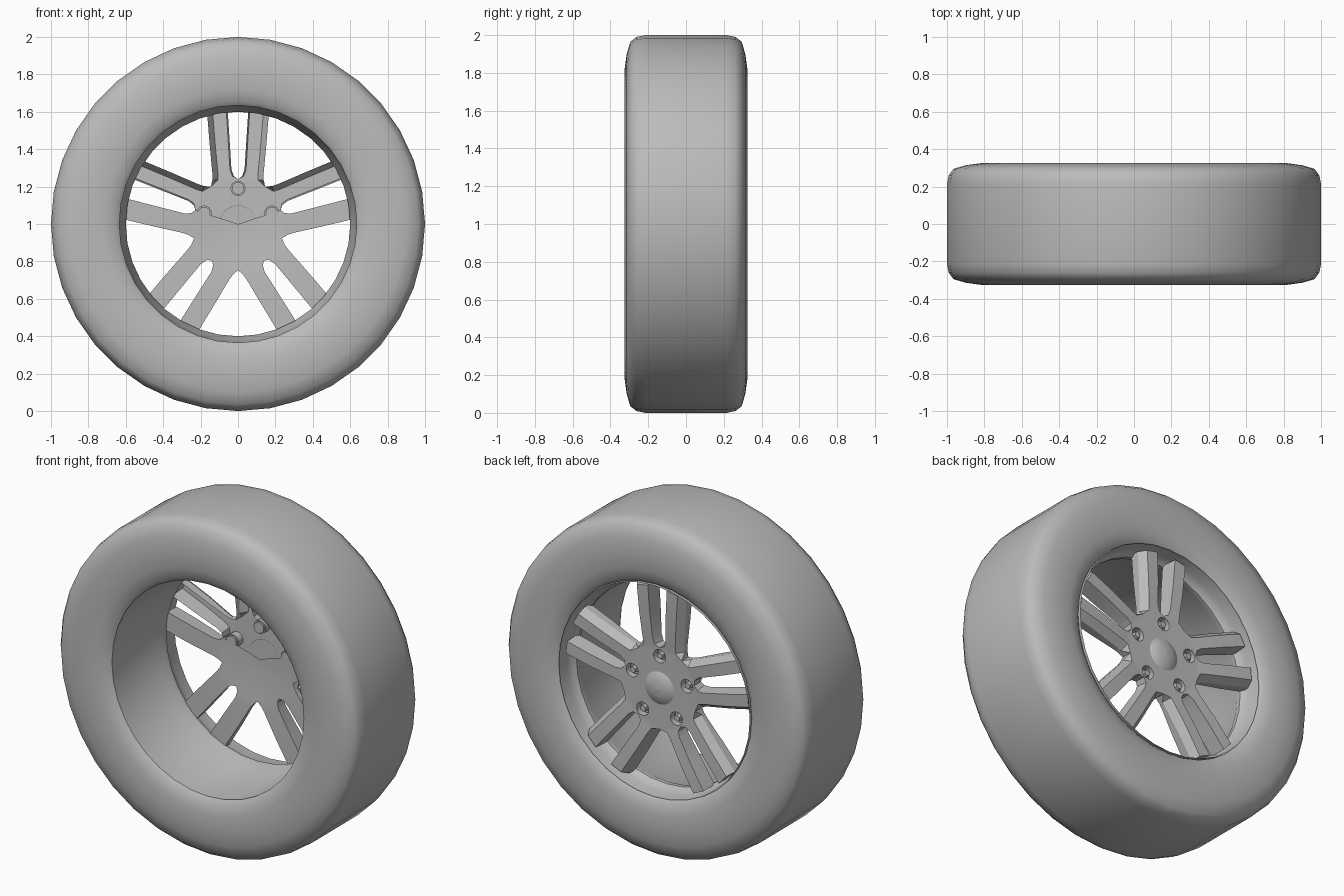
import bpy, bmesh
from math import sin, cos, radians, atan2, degrees
from mathutils import Matrix, Vector

cube = bpy.data.objects.get("Cube")
if cube:
    bpy.data.objects.remove(cube, do_unlink=True)

grey = bpy.data.materials.new("plain_grey")
grey.use_nodes = True
colour = (0.5, 0.5, 0.5, 1)
grey.diffuse_color = colour
grey.node_tree.nodes["Principled BSDF"].inputs["Base Color"].default_value = colour

BOLT_R = 0.19
PAIRS = [radians(90 + 72 * i) for i in range(5)]


def make(name, bm, angle=35, recalc=True):
    if recalc:
        bmesh.ops.recalc_face_normals(bm, faces=bm.faces)
    mesh = bpy.data.meshes.new(name)
    bm.to_mesh(mesh)
    bm.free()
    mesh.materials.append(grey)
    obj = bpy.data.objects.new(name, mesh)
    bpy.context.collection.objects.link(obj)
    bpy.ops.object.select_all(action='DESELECT')
    obj.select_set(True)
    bpy.context.view_layer.objects.active = obj
    if angle:
        bpy.ops.object.shade_smooth_by_angle(angle=radians(angle))
    return obj


def place(u, v, y, a):
    """Wheel coordinates: u along direction a, v across it, y along the axle."""
    return Vector((u * cos(a) - v * sin(a), y, 1 + u * sin(a) + v * cos(a)))


def lathe(name, profile, steps=36, angle=35):
    """Revolve (radius, y) points about the axle, normals following the profile."""
    bm = bmesh.new()
    rings = [[bm.verts.new(place(r, 0, y, radians(360 * i / steps)))
              for i in range(steps)] for r, y in profile]
    for p, q in zip(rings, rings[1:]):
        for i in range(steps):
            j = (i + 1) % steps
            bm.faces.new((p[i], q[i], q[j], p[j]))
    return make(name, bm, angle, recalc=False)


def cylinder(bm, radius, y0, y1, a, sides, top=1.0):
    m = Matrix.Translation(place(BOLT_R, 0, (y0 + y1) / 2, a)) @ Matrix.Rotation(radians(-90), 4, 'X')
    bmesh.ops.create_cone(bm, cap_ends=True, segments=sides, radius1=radius,
                          radius2=radius * top, depth=y1 - y0, matrix=m)


# Tyre: rounded shoulders, slightly hollow sidewalls, same on both sides
half = [(0.635, 0.285), (0.66, 0.305), (0.72, 0.319), (0.82, 0.325), (0.9, 0.314),
        (0.965, 0.295), (0.99, 0.262), (1.0, 0.215)]
lathe("tyre", half[::-1][::-1] and [(r, -y) for r, y in half] + half[::-1], angle=50)

# Rim: long tapering barrel, stepped seat and outer lip
lathe("rim", [(0.632, 0.3), (0.626, 0.23), (0.618, 0.2), (0.6, 0.18), (0.6, 0.155),
              (0.622, 0.11), (0.637, -0.285)])

# Spoked centre: (inner edge u, v), (outer edge u, v), back y, front y
rows = [((0, 0), (0, 0), 0.2, 0.25),
        ((0.1, 0), (0.081, 0.0588), 0.2, 0.25),
        ((0.24, 0), (0.2, 0.1453), 0.185, 0.25),
        ((0.255, 0.022), (0.235, 0.137), 0.182, 0.252),
        ((0.29, 0.035), (0.27, 0.137), 0.18, 0.255),
        ((0.45, 0.045), (0.43, 0.152), 0.175, 0.268),
        ((0.607, 0.055), (0.592, 0.165), 0.175, 0.272)]


def section(i):
    """Back inner, back outer, shoulder, front outer, front inner."""
    (ui, vi), (uo, vo), back, front = rows[i]
    free = i > 2
    inset, drop = (0.03, 0.045) if free else (0, 0)
    return [(ui, vi, back), (uo, vo, back), (uo, vo, front - drop),
            (uo, vo - inset, front), (ui, vi + (0.008 if free else 0), front)]


bm = bmesh.new()
for a in PAIRS:
    for side in (1, -1):
        loops = [[bm.verts.new(place(u, side * v, y, a)) for u, v, y in section(i)]
                 for i in range(len(rows))]
        for i, (p, q) in enumerate(zip(loops, loops[1:])):
            strips = range(5) if i > 1 else (0, 3)
            for k in strips:
                n = (k + 1) % 5
                bm.faces.new((p[k], p[n], q[n], q[k]))
        bm.faces.new(loops[-1])
bmesh.ops.remove_doubles(bm, verts=bm.verts, dist=0.0005)
bmesh.ops.dissolve_degenerate(bm, edges=bm.edges, dist=0.0001)
spokes = make("spokes_and_hub", bm, angle=0)

# Bolt pockets cut into the outer face of the hub
bm = bmesh.new()
for a in PAIRS:
    cylinder(bm, 0.04, 0.205, 0.3, a, 16)
cutter = make("bolt_pocket_cutter", bm, angle=0)
cutter.hide_render = True
cutter.hide_viewport = True
cut = spokes.modifiers.new("bolt_pockets", 'BOOLEAN')
cut.operation = 'DIFFERENCE'
cut.solver = 'EXACT'
cut.object = cutter
bpy.context.view_layer.objects.active = spokes
bpy.ops.object.modifier_apply(modifier=cut.name)
bpy.data.objects.remove(cutter, do_unlink=True)

# The back is left open across the upper two fifths of the wheel
bm = bmesh.new()
bm.from_mesh(spokes.data)
bm.normal_update()
open_back = []
for f in bm.faces:
    c = f.calc_center_median()
    if f.normal.y < -0.7 and 18 < degrees(atan2(c.z - 1, c.x)) < 162:
        open_back.append(f)
bmesh.ops.delete(bm, geom=open_back, context='FACES')
bm.to_mesh(spokes.data)
bm.free()
bpy.ops.object.select_all(action='DESELECT')
spokes.select_set(True)
bpy.context.view_layer.objects.active = spokes
bpy.ops.object.shade_smooth_by_angle(angle=radians(25))

# Domed hub cap
lathe("hub_cap", [(0, 0.275), (0.04, 0.272), (0.075, 0.264), (0.1, 0.248)][::-1], steps=24)

# Wheel bolts: collar and tapered hexagonal head
bm = bmesh.new()
for a in PAIRS:
    cylinder(bm, 0.033, 0.195, 0.22, a, 16)
    cylinder(bm, 0.024, 0.22, 0.246, a, 6, top=0.8)
make("wheel_bolts", bm)
